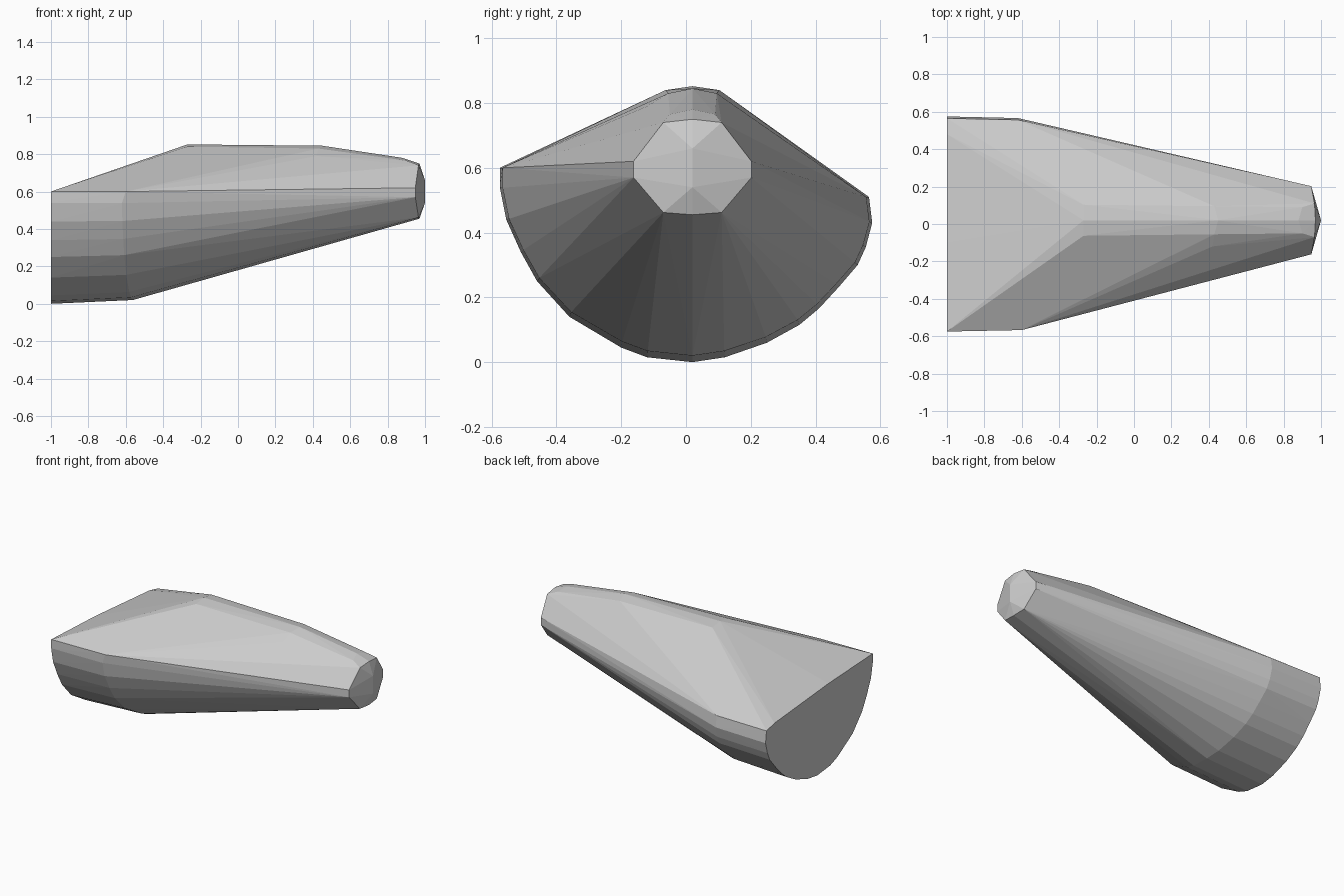
import bpy, bmesh

if "Cube" in bpy.data.objects:
    bpy.data.objects.remove(bpy.data.objects["Cube"])

# Rounded belly profile (y, z) at the cut rear end
belly = [(-.575, .6), (-.575, .54), (-.555, .44), (-.51, .34), (-.46, .25), (-.36, .14),
         (-.2, .045), (-.12, .015), (.02, 0), (.12, .015), (.25, .06), (.35, .115),
         (.41, .165), (.47, .23), (.53, .3), (.555, .355), (.575, .43), (.565, .51)]
points = [(-1, y, z) for y, z in belly]

# Slightly bent upper edge of the rear cut
points += [(-1, -.1, .578), (-1, .48, .53)]

# Front edge of the straight rear band, slightly smaller
points += [(-.56 - .06 * abs(y) / .57, y * .985, .5 + (z - .5) * .96) for y, z in belly[1:]]
points += [(-.6, -.567, .6)]

# Top ridge, mirrored about y = 0.02
for x, half, z in [(-.27, .083, .84), (.43, .075, .83), (.9, .07, .765)]:
    points += [(x, .02 + s * half, z) for s in (-1, 1)]
points += [(-.27, .02, .852), (.45, .02, .845), (.88, .02, .78), (.42, -.12, .79)]

# Blunt tip
for s in (-1, 1):
    points += [(.948, .02 + s * .182, z) for z in (.57, .62)]
    points += [(.965, .02 + s * .09, z) for z in (.462, .74)]
points += [(.97, .02, .455), (.97, .02, .75), (1, .02, .54), (1, .02, .66)]

# Convex faceted body
bm = bmesh.new()
for p in points:
    bm.verts.new(p)
hull = bmesh.ops.convex_hull(bm, input=bm.verts)
loose = {v for v in hull["geom_interior"] + hull["geom_unused"]
         if isinstance(v, bmesh.types.BMVert) and not v.link_faces}
bmesh.ops.delete(bm, geom=list(loose), context='VERTS')
bmesh.ops.recalc_face_normals(bm, faces=bm.faces)
mesh = bpy.data.meshes.new("tapered_body")
bm.to_mesh(mesh)
bm.free()
bpy.context.collection.objects.link(bpy.data.objects.new("tapered_body", mesh))
